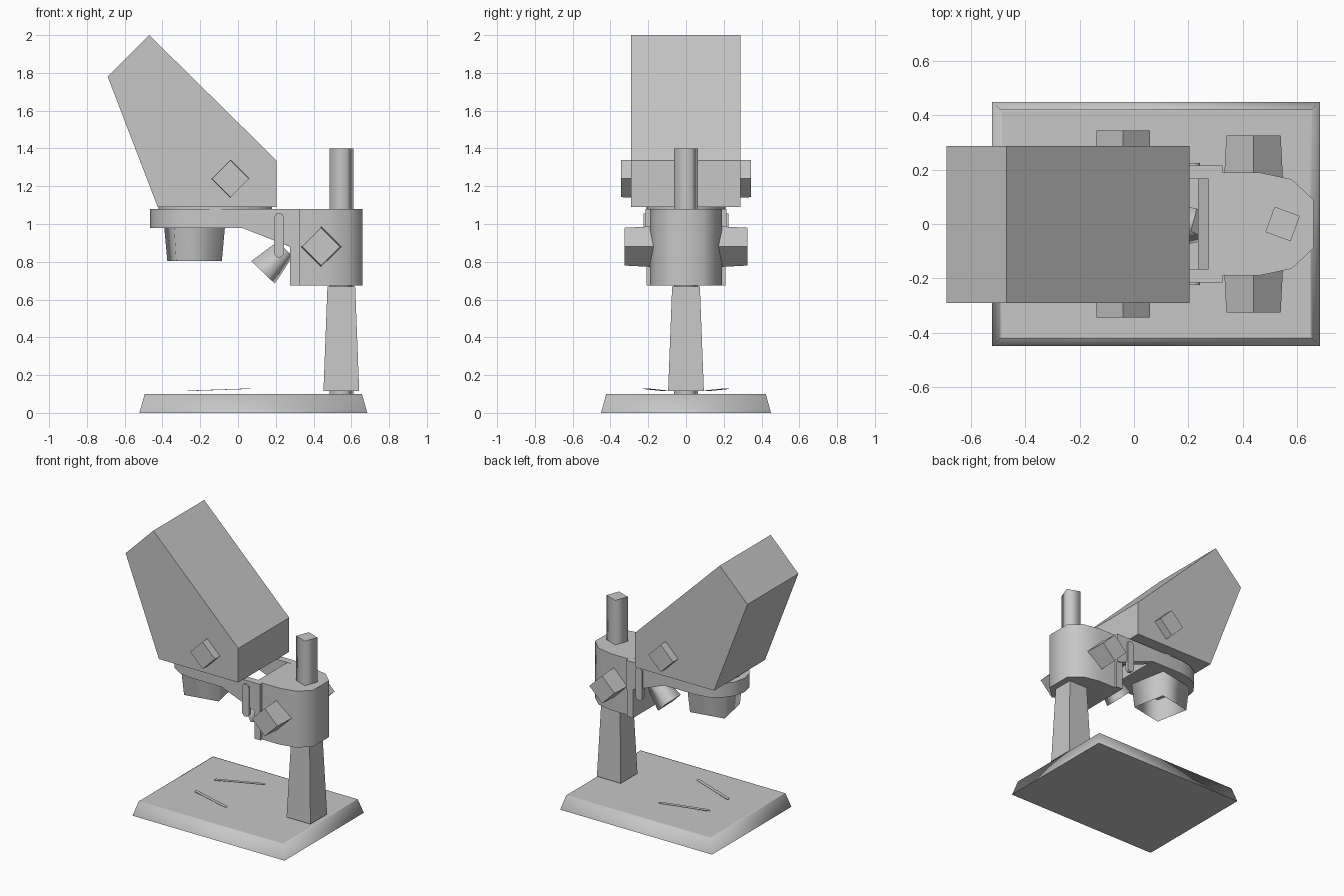
import bpy, bmesh, math
from math import radians, sin, cos
from mathutils import Matrix, Vector

cube = bpy.data.objects.get("Cube")
if cube:
    bpy.data.objects.remove(cube, do_unlink=True)

grey = bpy.data.materials.new("light_grey")
grey.use_nodes = True
tone = (0.57, 0.57, 0.57, 1)
grey.diffuse_color = tone
grey.node_tree.nodes["Principled BSDF"].inputs["Base Color"].default_value = tone


def finish(name, bm, smooth=0):
    """Turn a bmesh into a named object; smooth is the sharp-edge angle."""
    for f in bm.faces:
        f.smooth = smooth > 0
    for e in bm.edges:
        if e.calc_face_angle(0) > radians(smooth):
            e.smooth = False
    mesh = bpy.data.meshes.new(name)
    bm.to_mesh(mesh)
    bm.free()
    mesh.materials.append(grey)
    obj = bpy.data.objects.new(name, mesh)
    bpy.context.collection.objects.link(obj)
    return obj


def prism(name, points, axis, lo, hi, smooth=0):
    """Extrude a 2D outline along y (points are x, z) or z (points are x, y)."""
    bm = bmesh.new()
    place = (lambda a, b: (a, lo, b)) if axis == "y" else (lambda a, b: (a, b, lo))
    face = bm.faces.new([bm.verts.new(place(*p)) for p in points])
    new = bmesh.ops.extrude_face_region(bm, geom=[face])["geom"]
    shift = Vector((0, hi - lo, 0)) if axis == "y" else Vector((0, 0, hi - lo))
    bmesh.ops.translate(bm, vec=shift, verts=[v for v in new if isinstance(v, bmesh.types.BMVert)])
    bmesh.ops.recalc_face_normals(bm, faces=bm.faces)
    return finish(name, bm, smooth)


def frustum(name, start, end, r1, r2, turn=0, smooth=0, hollow=False):
    """Four-sided taper from start to end; hollow leaves the start open."""
    start, end = Vector(start), Vector(end)
    line = end - start
    bm = bmesh.new()
    bmesh.ops.create_cone(bm, cap_ends=True, segments=4, radius1=r1, radius2=r2, depth=line.length)
    bmesh.ops.recalc_face_normals(bm, faces=bm.faces)
    for e in bm.edges:
        e.smooth = e.verts[0].co.z * e.verts[1].co.z < 0
    if hollow:
        mouth = min(bm.faces, key=lambda f: f.calc_center_median().z)
        bmesh.ops.delete(bm, geom=[mouth], context="FACES")
    pose = Matrix.Translation((start + end) / 2) @ line.to_track_quat("Z", "X").to_matrix().to_4x4()
    bm.transform(pose @ Matrix.Rotation(radians(turn), 4, "Z"))
    bm.normal_update()
    return finish(name, bm, smooth)


def arc(cx, rx, ry, first, last, steps):
    angles = [radians(first + (last - first) * i / steps) for i in range(steps + 1)]
    return [(cx + rx * cos(a), ry * sin(a)) for a in angles]


# Base slab with sloping, softly shaded sides
bm = bmesh.new()
bmesh.ops.create_cube(bm, size=1)
for v in bm.verts:
    top = v.co.z > 0
    v.co = (0.081 + v.co.x * (1.15 if top else 1.207), v.co.y * (0.845 if top else 0.9), 0.1 if top else 0)
lid = max(bm.faces, key=lambda f: f.calc_center_median().z)
bmesh.ops.inset_region(bm, faces=[lid], thickness=0.012)
bm.normal_update()
finish("base", bm, 95)

# Upright: tapered foot and the square pole through it
px = 0.547
frustum("column", (px, 0, 0.115), (px, 0, 0.67), 0.134, 0.104, turn=45)
frustum("pole", (px, 0, 0.09), (px, 0, 1.4), 0.07, 0.07, turn=25, smooth=95)

# Focus block clamped on the pole
half = [(0.46, 0.19), (0.58, 0.165), (0.66, 0.09)]
outline = [(0.3, 0.19)] + half + [(x, -y) for x, y in reversed(half)] + [(0.3, -0.19)]
prism("focus_block", outline, "z", 0.675, 1.08, 50)
prism("block_front_plate", [(0.275, -0.208), (0.325, -0.208), (0.325, 0.208), (0.275, 0.208)], "z", 0.675, 1.078)

# Head holder: rounded plate, side rails and a small ledge against the block
cx = -0.23
plate = arc(cx, 0.235, 0.215, 90, 270, 8) + [(0.02, -0.215), (0.02, 0.215)]
prism("holder_plate", plate, "z", 0.98, 1.08, 40)
prism("holder_ledge", [(0.235, 0.895), (0.3, 0.87), (0.3, 0.885), (0.235, 0.91)], "y", -0.165, 0.165)
rail = [(0.02, 1.08), (0.325, 1.08), (0.325, 0.87), (0.3, 0.87), (0.02, 0.98)]

# Parts that repeat on both sides
for s, side in ((1, "back"), (-1, "front")):
    prism(f"{side}_holder_rail", rail, "y", s * 0.165, s * 0.215)
    frustum(f"{side}_focus_knob", (0.44, s * 0.15, 0.88), (0.44, s * 0.325, 0.88), 0.109, 0.1)
    frustum(f"{side}_zoom_knob", (-0.04, s * 0.28, 1.24), (-0.04, s * 0.345, 1.24), 0.1, 0.098)
    # Slim rounded lever on the rail
    pill = [(0.217 + 0.027 * cos(a), (1.03 if sin(a) > 0 else 0.85) + 0.027 * sin(a))
            for a in [math.tau * (i + 0.5) / 12 for i in range(12)]]
    prism(f"{side}_lever", pill, "y", s * 0.2, s * 0.225, 40)
    # Thin specimen clip, rising gently above the base
    a, b = Vector((-0.255, s * 0.11)), Vector((0.055, s * 0.215))
    along = (b - a).normalized() * 0.012
    n = along.orthogonal()
    clip = prism(f"{side}_clip", [a + n, a - along, a - n, b - n, b + along, b + n], "z", 0.121, 0.124)
    for v in clip.data.vertices:
        v.co.z += 0.035 * (v.co.x + 0.1)

# Viewing head, its collar and the open objective lens hood
head = [(-0.47, 2.0), (-0.69, 1.78), (-0.425, 1.09), (0.205, 1.09), (0.205, 1.335)]
prism("viewing_head", head, "y", -0.29, 0.288)
collar = arc(-0.12, 0.3, 0.21, 0, 345, 23)
prism("head_collar", collar, "z", 1.075, 1.095, 40)
frustum("objective_lens", (cx, 0, 0.803), (cx, 0, 0.985), 0.174, 0.194, turn=-34, smooth=95, hollow=True)

# Tilted lamp between the rails
frustum("lamp", (0.132, 0, 0.744), (0.25, 0, 0.868), 0.095, 0.062, turn=25, smooth=95)
